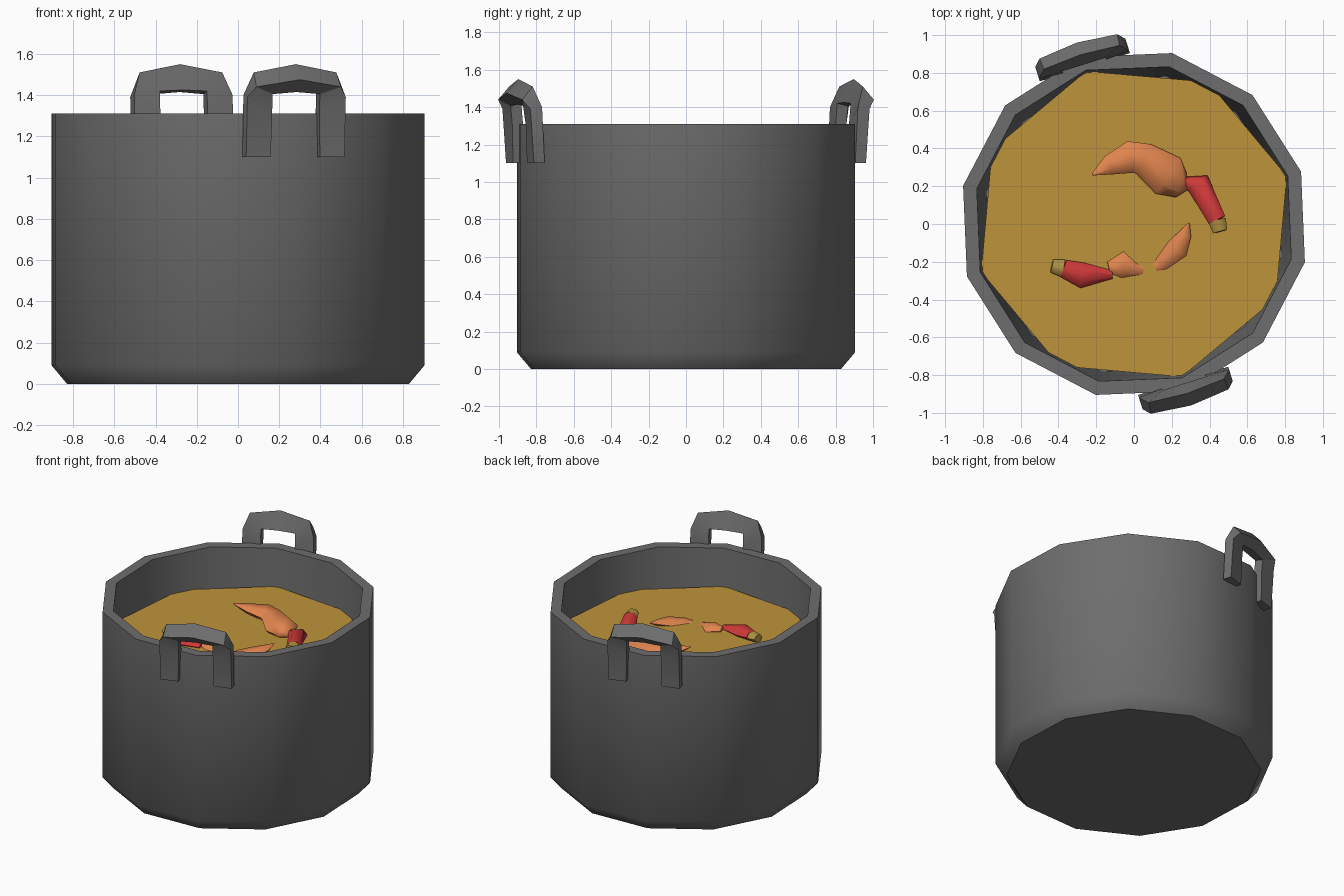
import bpy, bmesh, math
from mathutils import Vector

if "Cube" in bpy.data.objects:
    bpy.data.objects.remove(bpy.data.objects["Cube"])

TURN = math.radians(17.4)


def material(name, rgb):
    m = bpy.data.materials.new(name)
    m.diffuse_color = (*rgb, 1)
    m.use_nodes = True
    m.node_tree.nodes["Principled BSDF"].inputs["Base Color"].default_value = m.diffuse_color
    return m


GREY = material("pot_grey", (0.155, 0.155, 0.155))
SOUP = material("broth_gold", (0.52, 0.295, 0.043))
ORANGE = material("claw_orange", (0.74, 0.23, 0.075))
RED = material("shell_red", (0.62, 0.04, 0.04))
TAN = material("tip_tan", (0.42, 0.28, 0.05))


def loft(name, rings, mat, angle=45):
    """Skin a list of closed rings and cap both ends."""
    bm = bmesh.new()
    vs = [[bm.verts.new(p) for p in r] for r in rings]
    n = len(vs[0])
    for a, b in zip(vs, vs[1:]):
        for i in range(n):
            j = (i + 1) % n
            bm.faces.new((a[i], a[j], b[j], b[i]))
    bm.faces.new(vs[0])
    if len(vs) > 1:
        bm.faces.new(vs[-1])
        bmesh.ops.recalc_face_normals(bm, faces=bm.faces[:])
    me = bpy.data.meshes.new(name)
    bm.to_mesh(me)
    bm.free()
    me.materials.append(mat)
    ob = bpy.data.objects.new(name, me)
    bpy.context.collection.objects.link(ob)
    bpy.ops.object.select_all(action='DESELECT')
    ob.select_set(True)
    bpy.context.view_layer.objects.active = ob
    bpy.ops.object.shade_smooth_by_angle(angle=math.radians(angle))
    return ob


def circle(r, z, n):
    return [(r * math.cos(TURN + math.tau * i / n),
             r * math.sin(TURN + math.tau * i / n), z) for i in range(n)]


def limb(name, stations, mat, flat=0.75, n=6):
    """Tube through (x, y, z, radius), with a flattened round section."""
    pts = [Vector(s[:3]) for s in stations]
    rings = []
    for i, s in enumerate(stations):
        d = pts[min(i + 1, len(pts) - 1)] - pts[max(i - 1, 0)]
        side = Vector((-d.y, d.x, 0)).normalized()
        up = d.cross(side).normalized()
        rings.append([pts[i] + side * s[3] * math.cos(math.tau * k / n)
                      + up * s[3] * flat * math.sin(math.tau * k / n)
                      for k in range(n)])
    return loft(name, rings, mat, 65)


# Pot: twelve-sided shell with bevelled foot and hollow inside
loft("pot", [circle(r, z, 12) for r, z in
             [(0.85, 0), (0.927, 0.09), (0.927, 1.31), (0.853, 1.31), (0.80, 0.10)]], GREY)

# Soup surface: octagon
loft("soup", [circle(0.848, 1.03, 8)], SOUP)

# Handles: arches leaning outward; section corners are (along, outward, height)
half = [
    [(-.25, .87, 1.10), (-.25, .93, 1.10), (-.125, .93, 1.10), (-.125, .87, 1.10)],
    [(-.25, .885, 1.40), (-.25, .95, 1.39), (-.12, .935, 1.30), (-.12, .875, 1.30)],
    [(-.21, .925, 1.51), (-.215, .985, 1.44), (-.12, .945, 1.405), (-.12, .885, 1.42)],
    [(0, .94, 1.55), (0, 1.007, 1.475), (0, .95, 1.415), (0, .885, 1.425)],
]
arch = half + [[(-u, n, z) for u, n, z in s] for s in half[2::-1]]
c, s = math.cos(TURN), math.sin(TURN)
for name, k in (("front_handle", 1), ("back_handle", -1)):
    loft(name, [[(k * (c * u + s * n), k * (s * u - c * n), z) for u, n, z in sec]
                for sec in arch], GREY, 25)

# Large claw, lying on the soup
limb("large_claw", [(-.22, .262, 1.12, .006), (-.135, .31, 1.09, .052), (-.02, .355, 1.07, .085),
                    (.05, .345, 1.06, .087), (.18, .255, 1.05, .115), (.25, .205, 1.05, .07),
                    (.28, .21, 1.05, .03)], ORANGE, 0.6)
limb("large_claw_arm", [(.27, .22, 1.05, .03), (.34, .215, 1.055, .065),
                        (.44, .02, 1.075, .048)], RED)
limb("large_claw_tip", [(.44, .02, 1.075, .048), (.456, -.04, 1.08, .038)], TAN)

# Small claw, half sunk so the middle dips under the surface
limb("small_claw", [(-.135, -.23, 1.035, .03), (-.06, -.215, 1.03, .07), (.0, -.24, 1.025, .04),
                    (.08, -.25, 1.00, .035), (.15, -.205, 1.02, .05), (.23, -.13, 1.03, .06),
                    (.27, -.055, 1.045, .035), (.29, .005, 1.06, .005)], ORANGE, 0.6)
limb("small_claw_arm", [(-.115, -.268, 1.035, .022), (-.275, -.272, 1.04, .068),
                        (-.375, -.235, 1.05, .047)], RED)
limb("small_claw_tip", [(-.375, -.235, 1.05, .047), (-.435, -.222, 1.055, .036)], TAN)
